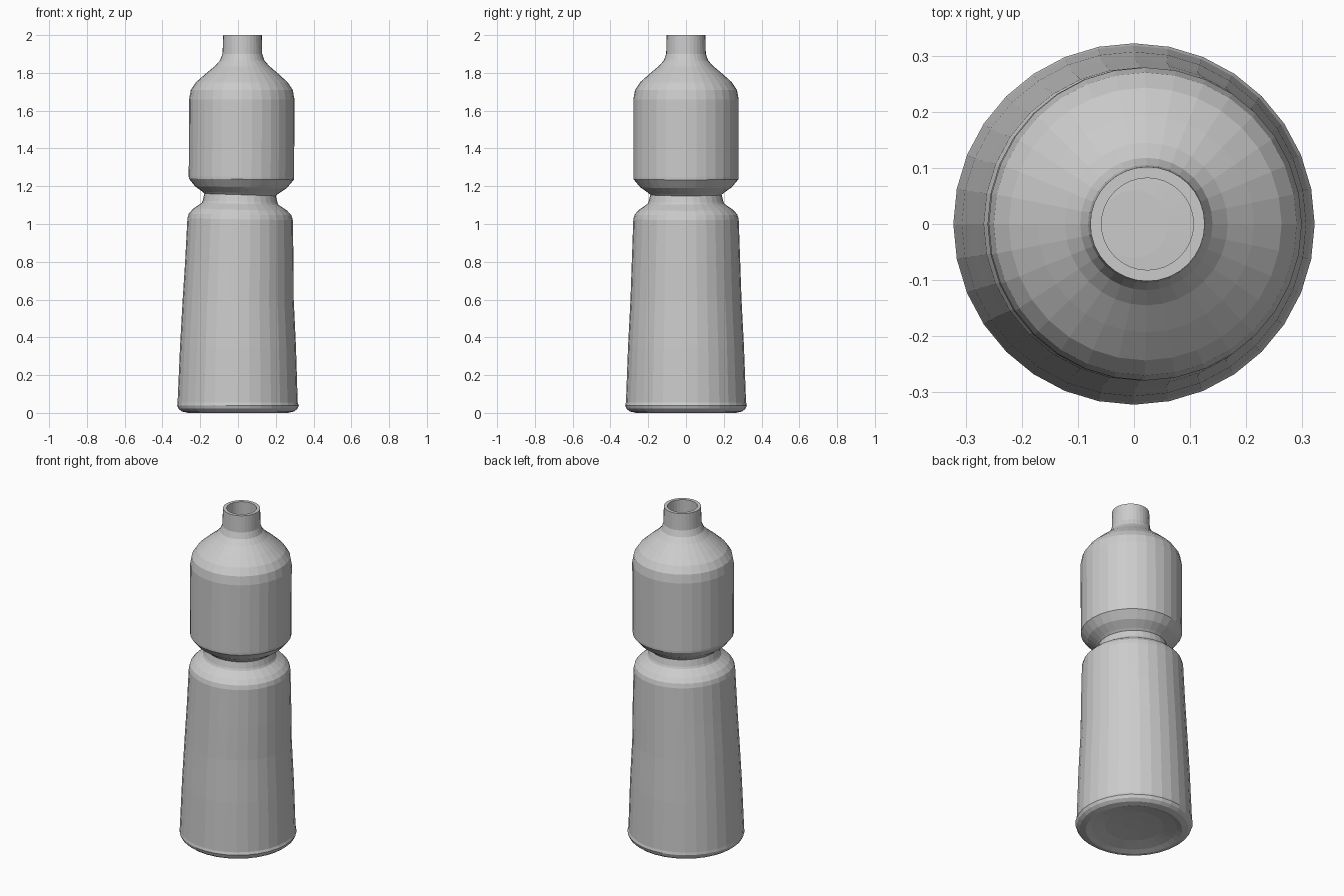
import bpy, bmesh, math

SIDES = 32


def lathe(name, rings, cap_start=False):
    """Skin rings of (z, radius, x centre, tilt) from first to last."""
    bm = bmesh.new()
    loops = []
    for z, r, cx, tilt in rings:
        loop = []
        for i in range(SIDES):
            a = 2 * math.pi * i / SIDES
            c, s = math.cos(a), math.sin(a)
            loop.append(bm.verts.new((cx + r * c, r * s, z - tilt * c)))
        loops.append(loop)
    for lo, hi in zip(loops, loops[1:]):
        for i in range(SIDES):
            j = (i + 1) % SIDES
            bm.faces.new((lo[i], lo[j], hi[j], hi[i]))
    if cap_start:
        bm.faces.new(loops[0][::-1])
    mesh = bpy.data.meshes.new(name)
    bm.to_mesh(mesh)
    bm.free()
    obj = bpy.data.objects.new(name, mesh)
    bpy.context.collection.objects.link(obj)
    return obj


# Bottle: hollowed base, tapered grip, pinched waist, upper body, neck, inner lip
lathe("bottle", [
    (0.03, 0.06, 0.0, 0.0),
    (0.025, 0.16, 0.0, 0.0),
    (0.01, 0.235, 0.0, 0.0),
    (0.0, 0.265, 0.0, 0.0),
    (0.008, 0.298, 0.0, 0.0),
    (0.022, 0.315, 0.0, 0.0),
    (0.04, 0.322, 0.0, 0.0),
    (0.055, 0.318, -0.002, 0.0),
    (0.35, 0.307, 0.0, 0.0),
    (0.60, 0.294, 0.001, 0.0),
    (0.80, 0.287, 0.007, 0.0),
    (1.025, 0.279, 0.011, 0.004),
    (1.05, 0.272, 0.011, 0.004),
    (1.075, 0.25, 0.011, 0.005),
    (1.107, 0.203, 0.011, 0.005),
    (1.118, 0.198, 0.011, 0.005),
    (1.155, 0.189, 0.011, 0.006),
    (1.165, 0.2, 0.012, 0.006),
    (1.195, 0.243, 0.015, 0.005),
    (1.237, 0.278, 0.018, 0.003),
    (1.25, 0.279, 0.018, 0.002),
    (1.66, 0.279, 0.02, 0.0),
    (1.71, 0.27, 0.02, 0.0),
    (1.75, 0.243, 0.02, 0.0),
    (1.795, 0.193, 0.021, 0.0),
    (1.835, 0.145, 0.022, 0.0),
    (1.865, 0.118, 0.022, 0.0),
    (1.90, 0.105, 0.023, 0.0),
    (2.0, 0.102, 0.024, 0.0),
    (2.0, 0.082, 0.024, 0.0),
    (1.89, 0.084, 0.023, 0.0),
], cap_start=True)
